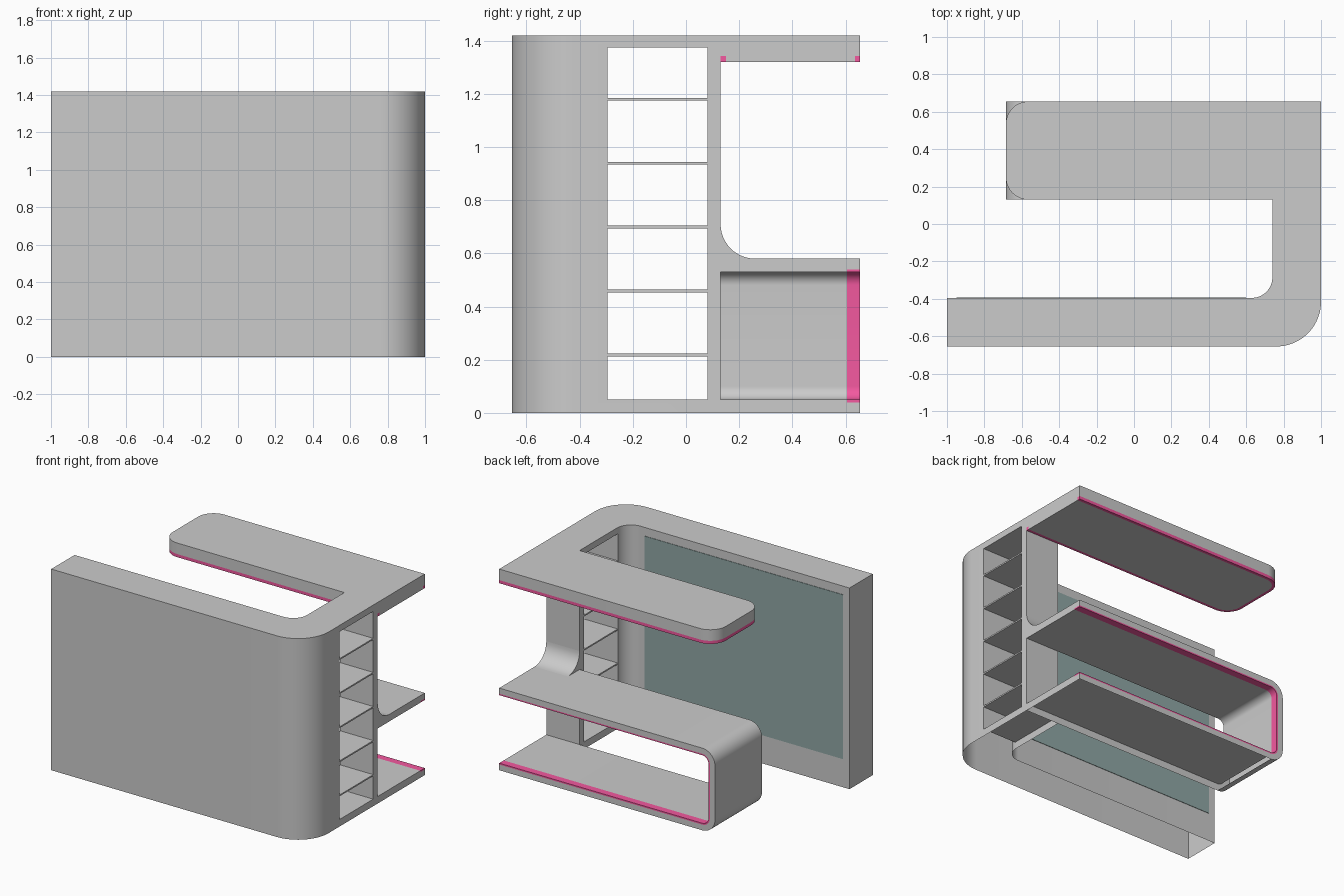
import bpy, bmesh, math
from math import radians, cos, sin

if "Cube" in bpy.data.objects:
    bpy.data.objects.remove(bpy.data.objects["Cube"])

W, D, H = 1.0, 0.655, 1.42      # half width, half depth, height
IN_X, IN_Y = 0.74, -0.395       # inner faces of the side and front walls
Y0 = 0.13                       # front edge of the bench and canopy
LEFT = -0.685                   # free end of the bench and canopy


def material(name, rgb):
    m = bpy.data.materials.new(name)
    m.diffuse_color = (*rgb, 1)
    m.use_nodes = True
    m.node_tree.nodes["Principled BSDF"].inputs["Base Color"].default_value = m.diffuse_color
    return m


PINK = material("pink_light", (0.9, 0.1, 0.35))
TEAL = material("teal_screen", (0.28, 0.39, 0.38))


def arc(cx, cy, r, a0, a1, n=12):
    return [(cx + r * cos(radians(a0 + (a1 - a0) * i / n)),
             cy + r * sin(radians(a0 + (a1 - a0) * i / n))) for i in range(n + 1)]


def u_path(lo, hi, r, t=0.0):
    """U shape open at x = W with two rounded corners at the left, inset by t."""
    cx, q = LEFT + r, r - t
    return ([(W, hi - t)] + arc(cx, hi - r, q, 90, 180)
            + arc(cx, lo + r, q, 180, 270) + [(W, lo + t)])


def u_band(lo, hi, r, t0, t1):
    return u_path(lo, hi, r, t0) + u_path(lo, hi, r, t1)[::-1]


def shade(ob):
    bpy.ops.object.select_all(action='DESELECT')
    ob.select_set(True)
    bpy.context.view_layer.objects.active = ob
    bpy.ops.object.shade_smooth_by_angle(angle=radians(30))


def open_base(ob):
    """Remove the faces resting on the ground."""
    bm = bmesh.new()
    bm.from_mesh(ob.data)
    bad = [f for f in bm.faces if all(abs(v.co.z) < 1e-4 for v in f.verts)]
    bmesh.ops.delete(bm, geom=bad, context='FACES')
    bm.to_mesh(ob.data)
    bm.free()


def extrude(name, profile, axis, a, b, mat=None, drop=()):
    """Extrude a 2D profile along an axis; drop lists hidden caps to leave off."""
    place = {'x': lambda u, v, w: (w, u, v),
             'y': lambda u, v, w: (u, w, v),
             'z': lambda u, v, w: (u, v, w)}[axis]
    bm = bmesh.new()
    ends = [[bm.verts.new(place(u, v, w)) for u, v in profile] for w in (a, b)]
    caps = [bm.faces.new(e) for e in ends]
    n = len(profile)
    for i in range(n):
        j = (i + 1) % n
        bm.faces.new((ends[0][i], ends[0][j], ends[1][j], ends[1][i]))
    bmesh.ops.recalc_face_normals(bm, faces=bm.faces)
    if drop:
        bmesh.ops.delete(bm, geom=[caps[i] for i in drop], context='FACES_ONLY')
    me = bpy.data.meshes.new(name)
    bm.to_mesh(me)
    bm.free()
    ob = bpy.data.objects.new(name, me)
    bpy.context.collection.objects.link(ob)
    if mat:
        me.materials.append(mat)
    shade(ob)
    return ob


def rect(u0, u1, v0, v1):
    return [(u0, v0), (u1, v0), (u1, v1), (u0, v1)]


# L-shaped wall: front panel, rounded corner and side wall
R, r = 0.24, 0.11
outline = ([(-W, -D)] + arc(W - R, -D + R, R, -90, 0, 20) + [(W, Y0), (IN_X, Y0)]
           + arc(IN_X - r, IN_Y + r, r, 0, -90) + [(-W, IN_Y)])
wall = extrude("corner_wall", outline, 'z', 0, H)

# shelf opening cut through the side wall
S0, S1 = -0.295, 0.08
cutter = extrude("shelf_cutter", rect(S0, S1, 0.05, 1.375), 'x', 0.5, 1.2)
cutter.hide_render = True
cut = wall.modifiers.new("opening", 'BOOLEAN')
cut.operation, cut.solver, cut.object = 'DIFFERENCE', 'EXACT', cutter
bpy.ops.object.select_all(action='DESELECT')
wall.select_set(True)
bpy.context.view_layer.objects.active = wall
bpy.ops.object.modifier_apply(modifier=cut.name)
bpy.data.objects.remove(cutter)
open_base(wall)
shade(wall)

# thin shelves
for i in range(5):
    z = 0.218 + 0.2405 * i
    extrude(f"shelf_{i + 1}", rect(S0, S1, z - 0.005, z + 0.005), 'x', IN_X, W)

# bench loop, with a shallow groove near the back for the light strip
BH, BR, YG = 0.58, 0.10, 0.605
bench = extrude("bench_loop", u_band(0, BH, BR, 0, 0.05), 'y', Y0, YG, drop=[1])
bench_rim = extrude("bench_rim", u_band(0, BH, BR, 0, 0.04), 'y', YG, D, drop=[0])
extrude("bench_light", u_band(0, BH, BR, 0.04, 0.05), 'y', YG, D, PINK, drop=[0])
for part in (bench, bench_rim):
    open_base(part)

# curved fillet from the bench top up to the side wall
F = 0.13
extrude("bench_fillet", [(Y0, BH)] + arc(Y0 + F, BH + F, F, 270, 180),
        'x', IN_X, W)

# canopy slab with a light strip along its lower edge
CZ, CM, CR = 1.32, 1.342, 0.12
extrude("canopy", u_path(Y0, D, CR), 'z', CM, H)
extrude("canopy_underside", u_path(Y0, D, CR, 0.02), 'z', CZ, CM, drop=[1])
extrude("canopy_light", u_band(Y0, D, CR, 0, 0.02), 'z', CZ, CM, PINK, drop=[1])

# teal screen on the inside of the front panel
extrude("wall_screen", rect(-0.95, 0.6, 0.2, 1.36), 'y', IN_Y, IN_Y + 0.003,
        TEAL, drop=[0])
